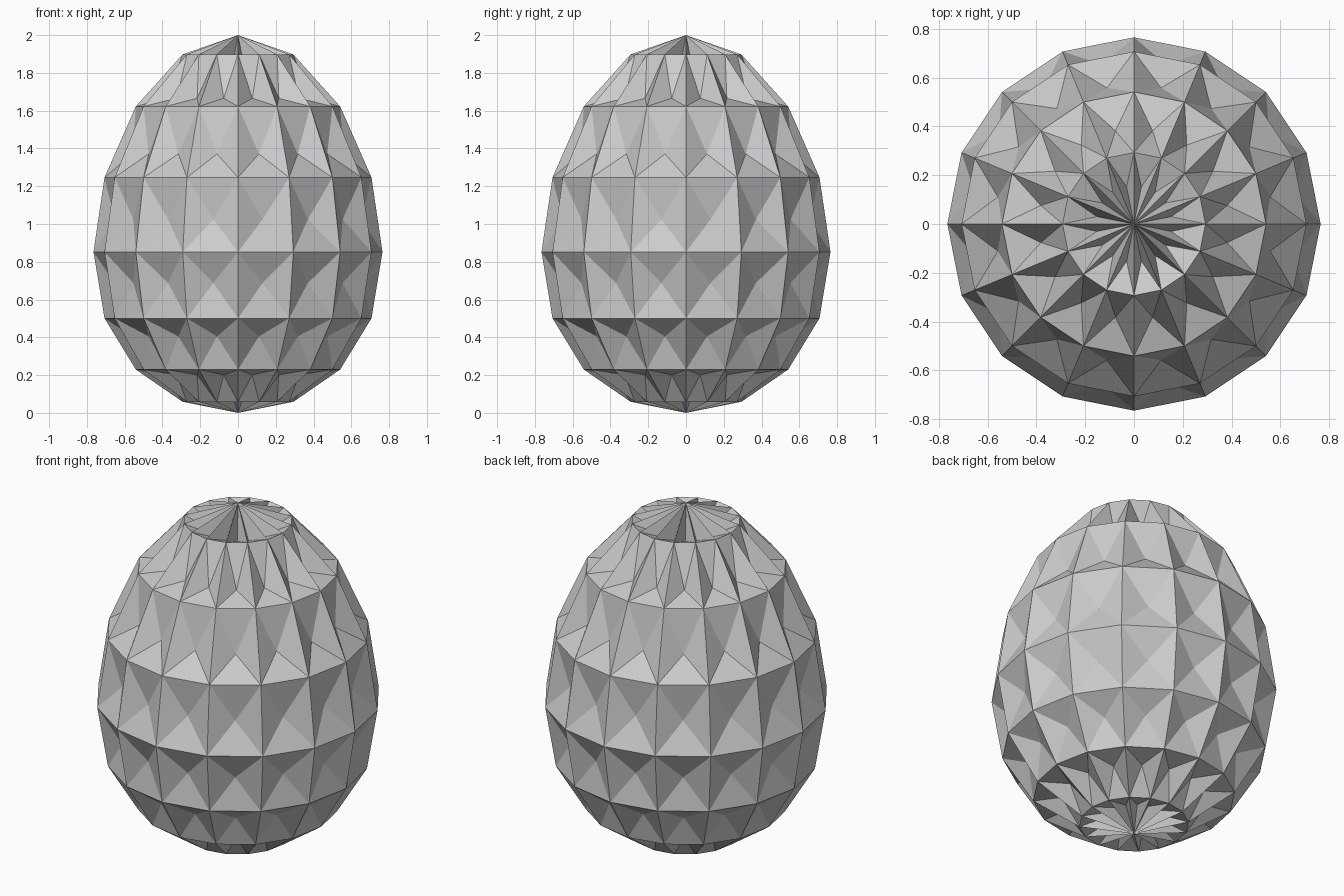
import bpy, bmesh

if "Cube" in bpy.data.objects:
    bpy.data.objects.remove(bpy.data.objects["Cube"])

RADIUS = 0.765      # widest radius of the egg
DIMPLE = 0.075      # depth of each facet dimple on the unit sphere


def egg_height(c):
    """Map unit sphere height (-1..1) to the egg's height (0..2)."""
    return 0.852 + c + 0.148 * c * c - 0.03 * c * (1 - c * c)


# Faceted egg: 16 x 8 sphere, every face poked inwards, then stretched to an egg
bm = bmesh.new()
bmesh.ops.create_uvsphere(bm, u_segments=16, v_segments=8, radius=1)
bmesh.ops.recalc_face_normals(bm, faces=bm.faces)
bmesh.ops.poke(bm, faces=bm.faces[:], offset=-DIMPLE)
for v in bm.verts:
    v.co = (v.co.x * RADIUS, v.co.y * RADIUS, egg_height(v.co.z))

mesh = bpy.data.meshes.new("faceted_egg")
bm.to_mesh(mesh)
bm.free()
egg = bpy.data.objects.new("faceted_egg", mesh)
bpy.context.collection.objects.link(egg)
